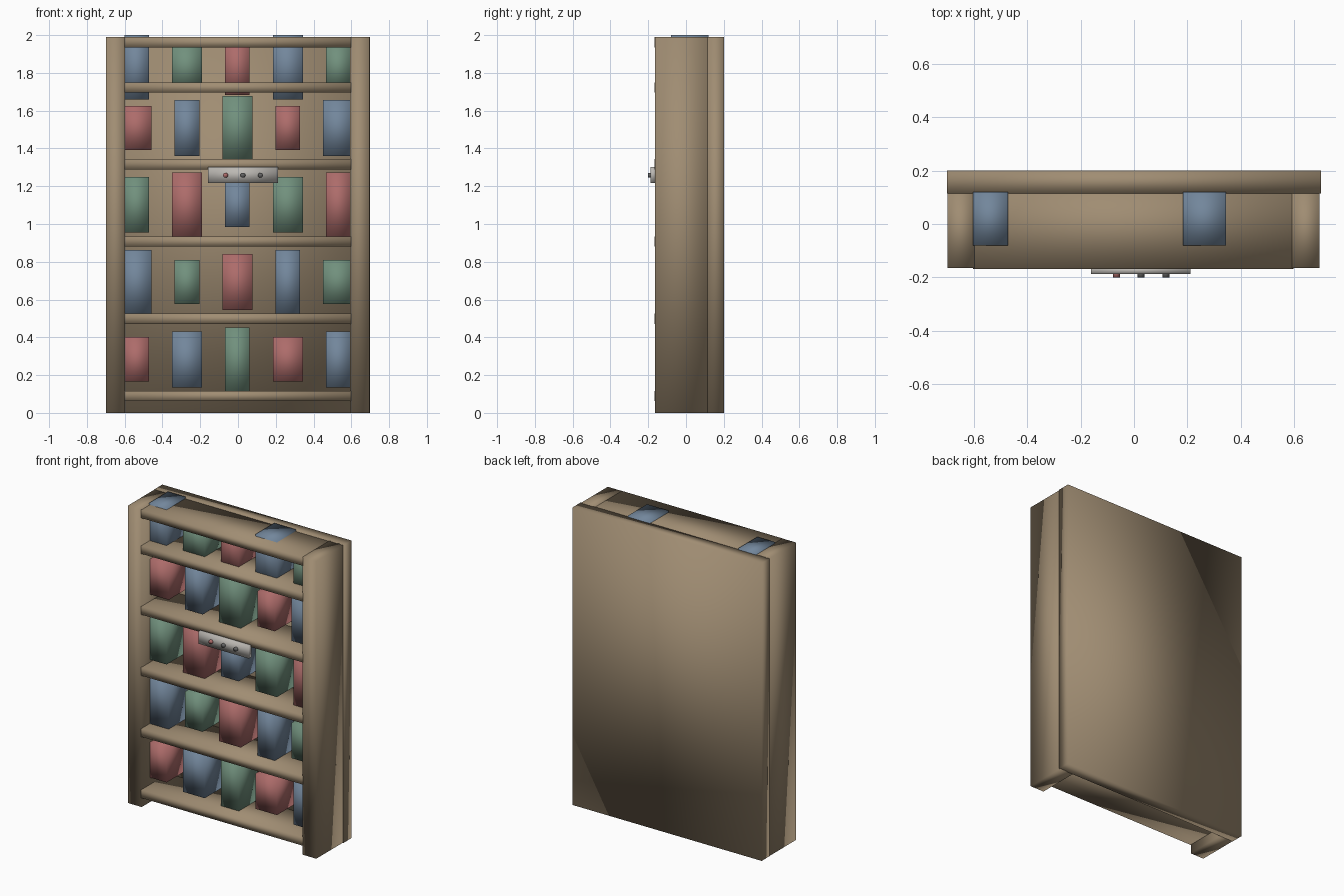
import bpy
import bmesh
from mathutils import Matrix, Vector

cube = bpy.data.objects.get("Cube")
if cube:
    bpy.data.objects.remove(cube, do_unlink=True)


def material(name, rgb):
    m = bpy.data.materials.new(name)
    m.use_nodes = True
    m.diffuse_color = (*rgb, 1)
    m.node_tree.nodes["Principled BSDF"].inputs["Base Color"].default_value = (*rgb, 1)
    return m


wood = material("brown wood", (0.35, 0.265, 0.17))
red = material("dusty red", (0.42, 0.15, 0.145))
blue = material("slate blue", (0.17, 0.24, 0.33))
green = material("sage green", (0.165, 0.28, 0.205))
metal = material("pale metal", (0.50, 0.48, 0.45))
dark = material("dark grey", (0.13, 0.13, 0.13))


def finish(name, bm, mat, smooth=True):
    mesh = bpy.data.meshes.new(name)
    for f in bm.faces:
        f.smooth = smooth
    bm.to_mesh(mesh)
    bm.free()
    mesh.materials.append(mat)
    obj = bpy.data.objects.new(name, mesh)
    bpy.context.collection.objects.link(obj)
    return obj


def box(name, x, y, z, mat, smooth=True):
    """Box between (min, max) pairs; softly shaded across its corners."""
    bm = bmesh.new()
    bmesh.ops.create_cube(bm, size=1)
    size = Vector((x[1] - x[0], y[1] - y[0], z[1] - z[0]))
    centre = Vector((sum(x), sum(y), sum(z))) / 2
    bmesh.ops.transform(bm, verts=bm.verts,
                        matrix=Matrix.Translation(centre) @ Matrix.Diagonal((*size, 1)))
    return finish(name, bm, mat, smooth)


# Case: back and two upright sides
TOP = 1.99
box("back_panel", (-0.7, 0.7), (0.115, 0.2), (0, TOP), wood)
box("right_side", (-0.698, -0.597), (-0.165, 0.12), (0, TOP), wood)
box("left_side", (0.592, 0.695), (-0.165, 0.12), (0, TOP), wood)

# Shelves, the last one closing the top
for i, z in enumerate((0.062, 0.471, 0.88, 1.288, 1.695, 1.934)):
    box(f"shelf_{i + 1}", (-0.602, 0.597), (-0.168, 0.14), (z, z + 0.055), wood)

# Books: colour, width and height cycle along the rows
colours = (red, blue, green)
heights = (0.235, 0.295, 0.34)
for r, zc in enumerate((0.283, 0.693, 1.102, 1.508, 1.83)):
    for c in range(5):
        xc = (c - 2) * 0.267 - 0.003
        w = 0.16 if (r + c) % 2 else 0.13
        h = heights[(c + 2 * r) % 3]
        box(f"book_{r + 1}_{c + 1}", (xc - w / 2, xc + w / 2), (-0.08, 0.12),
            (zc - h / 2, zc + h / 2), colours[(r + c) % 3])

# Front plate with three round buttons
box("control_plate", (-0.16, 0.212), (-0.188, -0.16), (1.218, 1.302), metal)
for i, x in enumerate((-0.066, 0.026, 0.119)):
    bm = bmesh.new()
    bmesh.ops.create_cone(bm, cap_ends=True, segments=16, radius1=0.013,
                          radius2=0.013, depth=0.03)
    bmesh.ops.transform(bm, verts=bm.verts, matrix=Matrix.Translation((x, -0.185, 1.258))
                        @ Matrix.Rotation(1.5708, 4, "X"))
    finish(f"button_{i + 1}", bm, red if i == 0 else dark)
